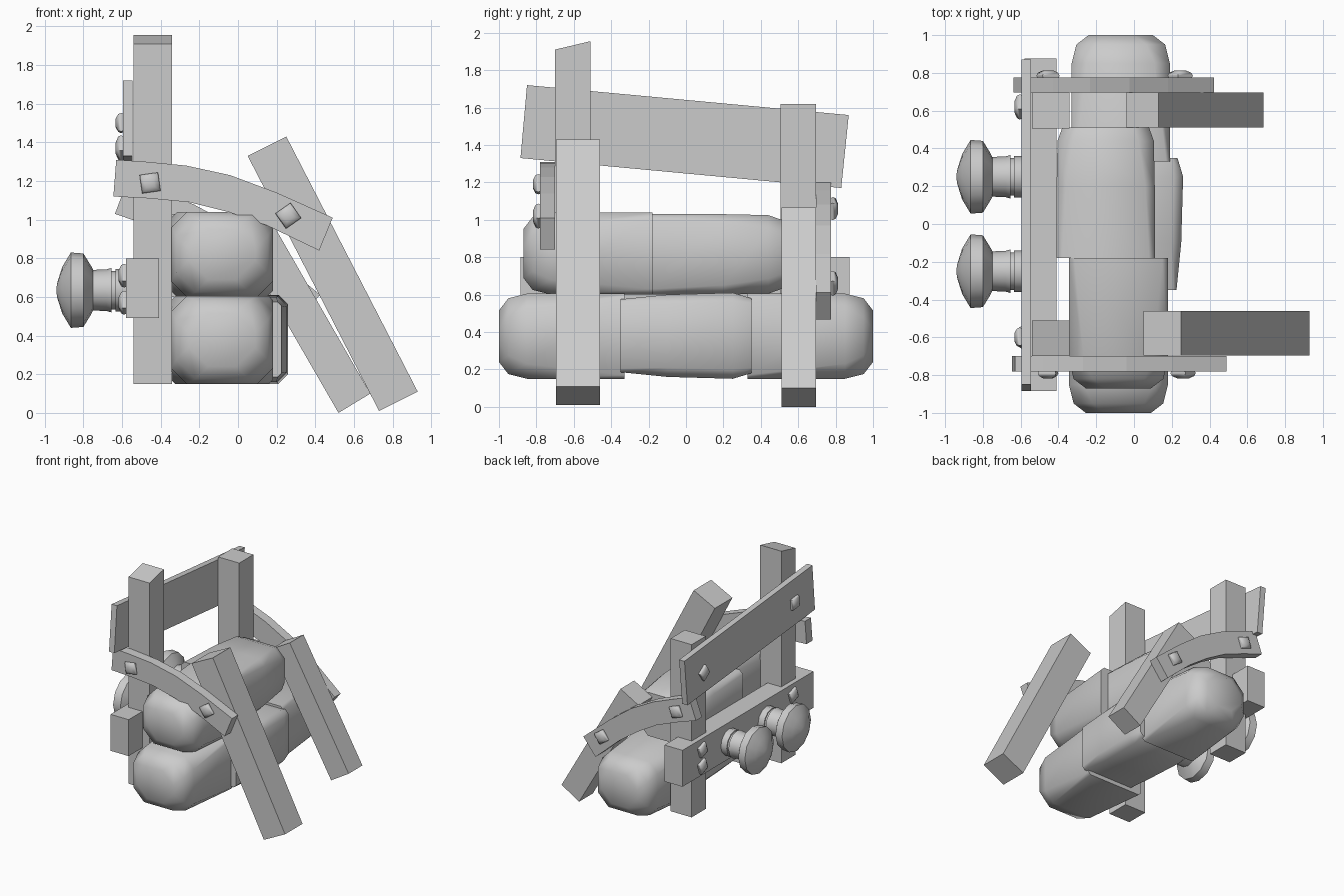
import bpy, bmesh, math
from mathutils import Matrix, Vector

if "Cube" in bpy.data.objects:
    bpy.data.objects.remove(bpy.data.objects["Cube"], do_unlink=True)

grey = bpy.data.materials.new("plain grey")
grey.use_nodes = True
grey.diffuse_color = (0.6, 0.6, 0.6, 1)
grey.node_tree.nodes["Principled BSDF"].inputs["Base Color"].default_value = (0.6, 0.6, 0.6, 1)


def finish(name, bm, smooth=0):
    bmesh.ops.recalc_face_normals(bm, faces=bm.faces)
    mesh = bpy.data.meshes.new(name)
    bm.to_mesh(mesh)
    bm.free()
    mesh.materials.append(grey)
    ob = bpy.data.objects.new(name, mesh)
    bpy.context.collection.objects.link(ob)
    if smooth:
        bpy.ops.object.select_all(action='DESELECT')
        ob.select_set(True)
        bpy.context.view_layer.objects.active = ob
        bpy.ops.object.shade_smooth_by_angle(angle=math.radians(smooth))
    return ob


def loft(name, rings, smooth=0):
    """Skin a list of equal closed rings and cap both ends."""
    bm = bmesh.new()
    loops = [[bm.verts.new(p) for p in ring] for ring in rings]
    n = len(loops[0])
    for a, b in zip(loops, loops[1:]):
        for i in range(n):
            j = (i + 1) % n
            bm.faces.new((a[i], a[j], b[j], b[i]))
    bm.faces.new(loops[0][::-1])
    bm.faces.new(loops[-1])
    return finish(name, bm, smooth)


def prism_x(name, yz, x0, x1):
    return loft(name, [[(x, y, z) for y, z in yz] for x in (x0, x1)])


def prism_y(name, xz, y0, y1):
    return loft(name, [[(x, y, z) for x, z in xz] for y in (y0, y1)])


def lathe(name, profile, origin, direction, sides, turn=0, smooth=40):
    """Turn (distance, radius) points around a direction from origin."""
    rot = Vector(direction).to_track_quat('Z', 'Y').to_matrix()
    rings = []
    for d, r in profile:
        ring = []
        for i in range(sides):
            a = turn + math.tau * i / sides
            ring.append(Vector(origin) + rot @ Vector((r * math.cos(a), r * math.sin(a), d)))
        rings.append(ring)
    return loft(name, rings, smooth)


def bolt(name, origin, direction, turn=10):
    profile = [(-0.01, 0.058), (0.01, 0.068), (0.025, 0.06), (0.038, 0.03)]
    lathe(name, profile, origin, direction, 4, math.radians(45 + turn), 50)


# Upright posts, the front one cut at a slant
prism_x("front_post", [(-0.7, 0.15), (-0.51, 0.15), (-0.51, 1.955), (-0.7, 1.91)], -0.54, -0.342)
prism_x("back_post", [(0.505, 0.15), (0.695, 0.15), (0.695, 1.62), (0.505, 1.62)], -0.54, -0.342)

# Leaning struts
prism_y("front_strut", [(0.05, 1.33), (0.25, 1.43), (0.93, 0.11), (0.73, 0.01)], -0.695, -0.46)
prism_y("back_strut", [(-0.04, 0.97), (0.13, 1.065), (0.685, 0.1), (0.52, 0)], 0.51, 0.695)

# Tilted top plank and the lower beam
prism_x("top_plank", [(-0.85, 1.72), (0.87, 1.56), (0.83, 1.17), (-0.885, 1.33)], -0.595, -0.545)
prism_x("buffer_beam", [(-0.885, 0.49), (0.875, 0.49), (0.875, 0.8), (-0.885, 0.8)], -0.58, -0.41)

# Curved braces: the back one is the same shape, turned down around its first bolt
top = [(-0.63, 1.31), (-0.48, 1.30), (-0.27, 1.28), (-0.04, 1.23), (0.2, 1.14), (0.49, 1.01)]
low = [(-0.645, 1.12), (-0.46, 1.11), (-0.25, 1.09), (-0.05, 1.04), (0.15, 0.97), (0.42, 0.84)]
outline = top + low[::-1]
pivot = Vector((-0.455, 1.19))
turn = Matrix.Rotation(math.radians(-16), 2)
dropped = [turn @ (Vector(p) - pivot) + Vector((-0.435, 1.045)) for p in outline]
prism_y("front_brace", outline, -0.78, -0.70)
prism_y("back_brace", dropped, 0.695, 0.775)

# Bolts on braces, plank and beam
bolt("front_brace_bolt_1", (-0.455, -0.78, 1.19), (0, -1, 0), 8)
bolt("front_brace_bolt_2", (0.26, -0.78, 1.02), (0, -1, 0), 35)
bolt("back_brace_bolt_1", (-0.455, 0.775, 1.06), (0, 1, 0), 20)
bolt("back_brace_bolt_2", (0.245, 0.775, 0.66), (0, 1, 0), 35)
bolt("plank_bolt_front", (-0.595, -0.6, 1.5), (-1, 0, 0), 5)
bolt("plank_bolt_back", (-0.595, 0.62, 1.37), (-1, 0, 0), 35)
for side, y in (("front", -0.6), ("back", 0.62)):
    for level, z in (("low", 0.57), ("high", 0.71)):
        bolt(f"beam_bolt_{side}_{level}", (-0.58, y, z), (-1, 0, 0), 20)

# Pair of round buffers
buffer_profile = [(-0.01, 0.11), (0.055, 0.11), (0.055, 0.1), (0.075, 0.1), (0.075, 0.115),
                  (0.1, 0.108), (0.17, 0.105), (0.18, 0.125), (0.22, 0.19), (0.285, 0.195),
                  (0.33, 0.12), (0.355, 0.04), (0.36, 0.01)]
for side, y in (("front", -0.25), ("back", 0.25)):
    lathe(f"{side}_buffer", buffer_profile, (-0.58, y, 0.635), (-1, 0, 0), 12)


# Stacked sacks: softened boxes, rounder at their free ends
def sack(name, x0, x1, z0, z1, stations):
    rings = []
    for y, inset, c in stations:
        a, b, d, e = x0 + inset, x1 - inset, z0 + inset, z1 - inset
        rings.append([(x, y, z) for x, z in (
            (a + c, d), (b - c, d), (b, d + c), (b, e - c),
            (b - c, e), (a + c, e), (a, e - c), (a, d + c))])
    loft(name, rings, 60)


def free_end(y, s):
    """Stations from a rounded end at y, running inward in direction s."""
    return [(y, 0.09, 0.1), (y + s * 0.05, 0.025, 0.1), (y + s * 0.15, 0, 0.08)]


sack("lower_front_sack", -0.345, 0.18, 0.15, 0.605, free_end(-1, 1) + [(-0.33, 0, 0.02)])
sack("lower_middle_sack", -0.3, 0.26, 0.15, 0.61,
     [(-0.35, 0.035, 0.02), (-0.1, 0.01, 0.05), (0.25, 0, 0.05), (0.35, 0.03, 0.03)])
sack("lower_back_sack", -0.33, 0.19, 0.15, 0.605, [(0.33, 0, 0.02)] + free_end(1, -1)[::-1])
sack("upper_front_sack", -0.345, 0.18, 0.6, 1.04, free_end(-0.87, 1) + [(-0.18, 0, 0.03)])
sack("upper_back_sack", -0.41, 0.11, 0.6, 1.03,
     [(-0.18, 0, 0.03), (0.2, 0, 0.05), (0.44, 0.005, 0.08), (0.51, 0.03, 0.08)])
